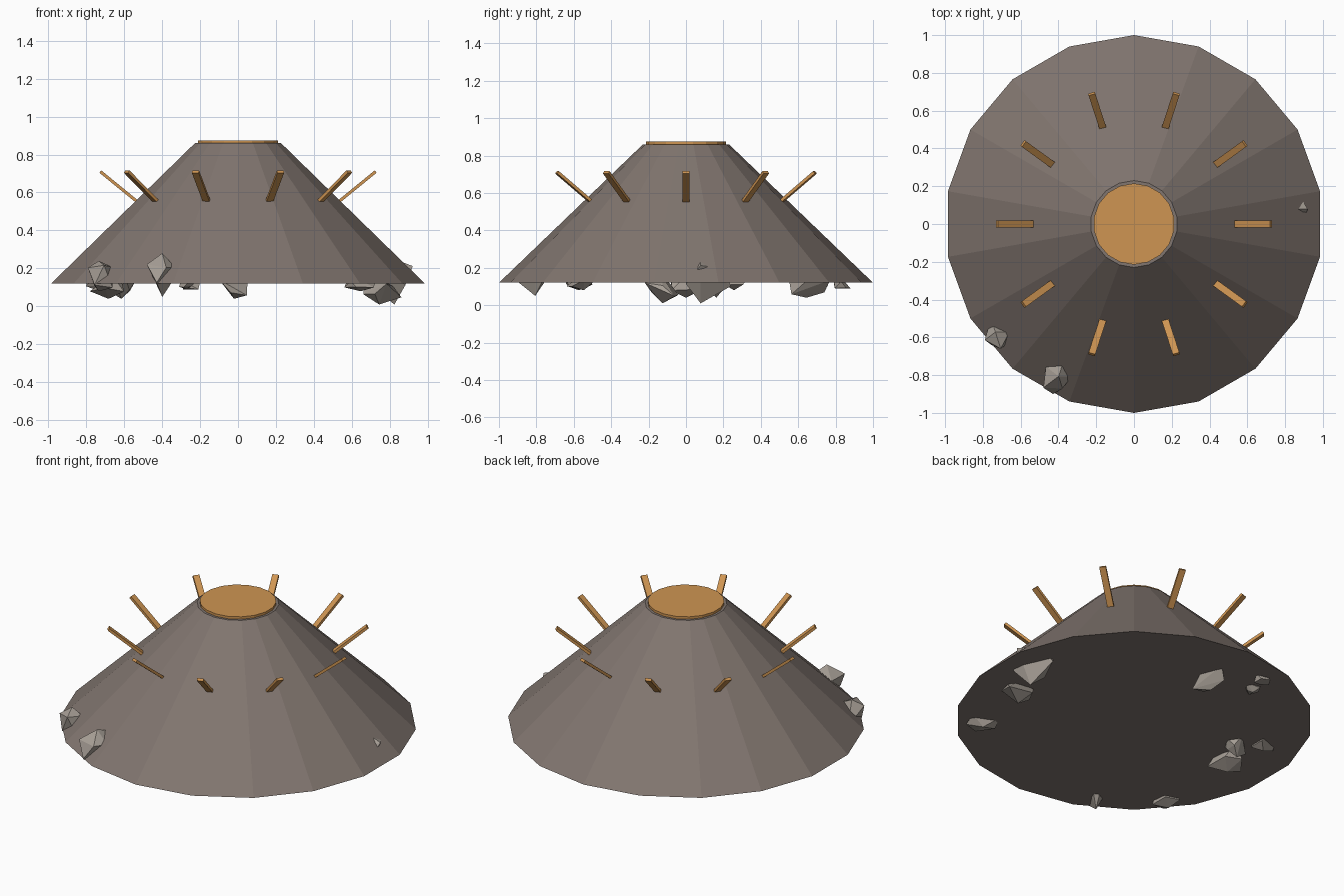
import bpy, bmesh, math, random
from mathutils import Vector, Matrix

cube = bpy.data.objects.get("Cube")
if cube:
    bpy.data.objects.remove(cube, do_unlink=True)


def material(name, rgb):
    mat = bpy.data.materials.new(name)
    mat.use_nodes = True
    mat.diffuse_color = (*rgb, 1)
    mat.node_tree.nodes["Principled BSDF"].inputs["Base Color"].default_value = (*rgb, 1)
    return mat


HILL = material("brown stone", (0.22, 0.18, 0.16))
ROCK = material("pale rock", (0.38, 0.34, 0.30))
AMBER = material("amber", (0.62, 0.30, 0.085))


def add_object(name, bm, mat):
    bmesh.ops.recalc_face_normals(bm, faces=bm.faces)
    mesh = bpy.data.meshes.new(name)
    bm.to_mesh(mesh)
    bm.free()
    mesh.materials.append(mat)
    obj = bpy.data.objects.new(name, mesh)
    bpy.context.collection.objects.link(obj)
    return obj


def frustum(name, sides, r_low, r_high, z_low, z_high, mat):
    bm = bmesh.new()
    place = Matrix.Translation((0, 0, (z_low + z_high) / 2)) @ Matrix.Rotation(math.pi / 2, 4, "Z")
    # Turn so that one corner points along +y
    bmesh.ops.create_cone(bm, cap_ends=True, segments=sides, radius1=r_low,
                          radius2=r_high, depth=z_high - z_low, matrix=place)
    top = max(bm.verts, key=lambda v: v.co.y).co
    turn = Matrix.Rotation(math.pi / 2 - math.atan2(top.y, top.x), 4, "Z")
    bmesh.ops.transform(bm, matrix=turn, verts=bm.verts)
    return add_object(name, bm, mat)


# Main cone and the glowing disc in its mouth
frustum("cone_body", 18, 1.0, 0.23, 0.12, 0.86, HILL)
frustum("crater_disc", 18, 0.215, 0.215, 0.84, 0.875, AMBER)

# Ring of slanted bars leaning outward from the slope
BARS = 10
foot, tip = Vector((0.535, 0, 0.555)), Vector((0.725, 0, 0.71))
lean = (tip - foot).to_track_quat("X", "Z").to_matrix().to_4x4()
for i in range(BARS):
    bm = bmesh.new()
    bmesh.ops.create_cube(bm, size=1)
    size = Matrix.Diagonal(((tip - foot).length, 0.037, 0.016, 1))
    spin = Matrix.Rotation(math.tau * i / BARS, 4, "Z")
    bmesh.ops.transform(bm, verts=bm.verts,
                        matrix=spin @ Matrix.Translation((foot + tip) / 2) @ lean @ size)
    add_object(f"bar_{i + 1}", bm, AMBER)


def rock(name, seed, low, high):
    """Jagged convex chunk fitted to a box."""
    rng = random.Random(seed)
    bm = bmesh.new()
    bmesh.ops.create_icosphere(bm, subdivisions=1, radius=1)
    chosen = rng.sample(list(bm.verts), 3)
    bmesh.ops.delete(bm, geom=chosen, context="VERTS")
    for v in bm.verts:
        v.co *= rng.uniform(0.6, 1.2)
    hull = bmesh.ops.convex_hull(bm, input=bm.verts)
    spare = {g for g in hull["geom_interior"] + hull["geom_unused"]
             if isinstance(g, bmesh.types.BMVert)}
    bmesh.ops.delete(bm, geom=list(spare), context="VERTS")
    for axis in range(3):
        values = [v.co[axis] for v in bm.verts]
        a, b = min(values), max(values)
        for v in bm.verts:
            t = (v.co[axis] - a) / (b - a)
            v.co[axis] = low[axis] + t * (high[axis] - low[axis])
    add_object(name, bm, ROCK)


# Boulders embedded around the rim: low corner, high corner
boulders = [
    ((-0.79, -0.66, 0.08), (-0.66, -0.50, 0.24)),
    ((-0.48, -0.90, 0.05), (-0.33, -0.68, 0.28)),
    ((0.56, -0.64, 0.08), (0.72, -0.48, 0.16)),
    ((0.66, -0.22, 0.01), (0.86, -0.04, 0.15)),
    ((0.72, 0.00, 0.01), (0.92, 0.24, 0.25)),
    ((-0.10, 0.55, 0.04), (0.05, 0.77, 0.17)),
    ((-0.31, 0.66, 0.09), (-0.22, 0.76, 0.15)),
    ((-0.29, 0.79, 0.09), (-0.20, 0.88, 0.14)),
    ((-0.78, -0.08, 0.04), (-0.60, 0.10, 0.17)),
    ((-0.68, 0.08, 0.04), (-0.54, 0.24, 0.17)),
    ((-0.80, 0.20, 0.08), (-0.68, 0.34, 0.16)),
]
for i, (low, high) in enumerate(boulders):
    rock(f"boulder_{i + 1}", i + 3, low, high)
